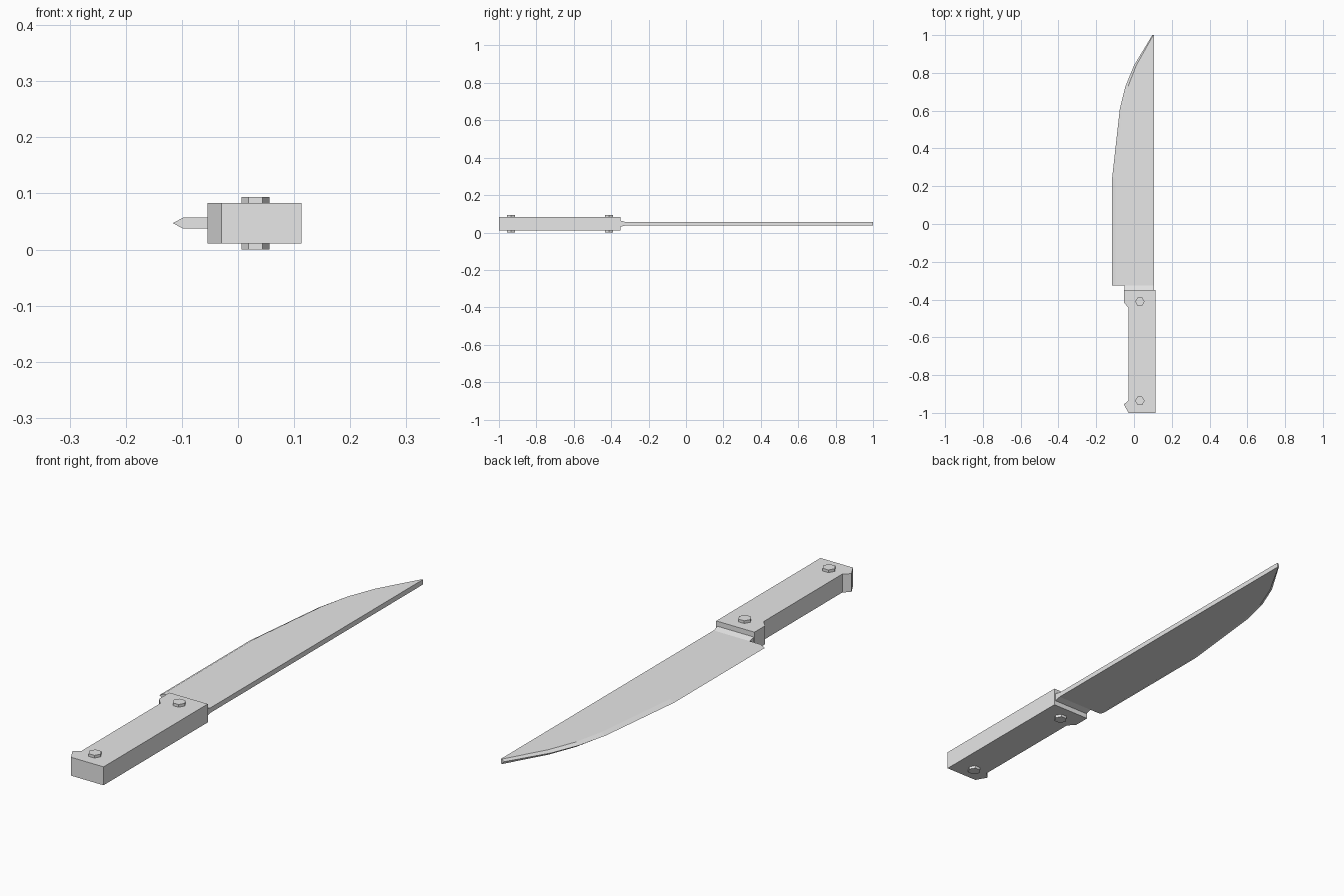
import bpy, bmesh, math

cube = bpy.data.objects.get("Cube")
if cube:
    bpy.data.objects.remove(cube, do_unlink=True)

MID = 0.047  # height of the centre plane

grey = bpy.data.materials.new("plain grey")
grey.use_nodes = True
grey.diffuse_color = (0.8, 0.8, 0.8, 1)
grey.node_tree.nodes["Principled BSDF"].inputs["Base Color"].default_value = (0.8, 0.8, 0.8, 1)


def loft(name, rings):
    """Skin a closed solid over rings with equal point counts."""
    bm = bmesh.new()
    loops = [[bm.verts.new(p) for p in ring] for ring in rings]
    for a, b in zip(loops, loops[1:]):
        for i in range(len(a)):
            j = (i + 1) % len(a)
            bm.faces.new((a[i], a[j], b[j], b[i]))
    bm.faces.new(loops[0])
    bm.faces.new(loops[-1])
    bmesh.ops.recalc_face_normals(bm, faces=bm.faces)
    mesh = bpy.data.meshes.new(name)
    bm.to_mesh(mesh)
    bm.free()
    mesh.materials.append(grey)
    obj = bpy.data.objects.new(name, mesh)
    bpy.context.collection.objects.link(obj)
    return obj


def prism(name, outline, half):
    """Flat outline extruded equally above and below the centre plane."""
    return loft(name, [[(x, y, MID + s * half) for x, y in outline] for s in (-1, 1)])


# Handle slab with finger guard and butt hook
prism("handle", [(-0.054, -0.35), (0.113, -0.35), (0.113, -1), (-0.029, -1),
                 (-0.054, -0.955), (-0.029, -0.934), (-0.029, -0.443),
                 (-0.054, -0.416)], 0.0363)

# Hexagonal rivets passing through the handle
for name, y in (("front_rivet", -0.411), ("rear_rivet", -0.936)):
    prism(name, [(0.031 + 0.025 * math.cos(k * math.pi / 3),
                  y + 0.025 * math.sin(k * math.pi / 3)) for k in range(6)], MID)

# Blade: stations of (y, cutting edge x, bevel x) with a straight spine
SPINE, HALF = 0.107, 0.0098
stations = [(-0.325, -0.116, -0.098), (0.24, -0.116, -0.098), (0.61, -0.075, -0.058),
            (0.73, -0.045, -0.031), (0.84, 0.0, 0.012), (1.0, 0.097, 0.102)]
loft("blade", [[(edge, y, MID), (bevel, y, MID + HALF), (SPINE, y, MID + HALF),
                (SPINE, y, MID - HALF), (bevel, y, MID - HALF)]
               for y, edge, bevel in stations])

# Tapered bolster between blade and handle
loft("bolster", [[(-0.05, y, MID - h), (SPINE, y, MID - h),
                  (SPINE, y, MID + h), (-0.05, y, MID + h)]
                 for y, h in ((-0.352, 0.017), (-0.325, HALF))])
